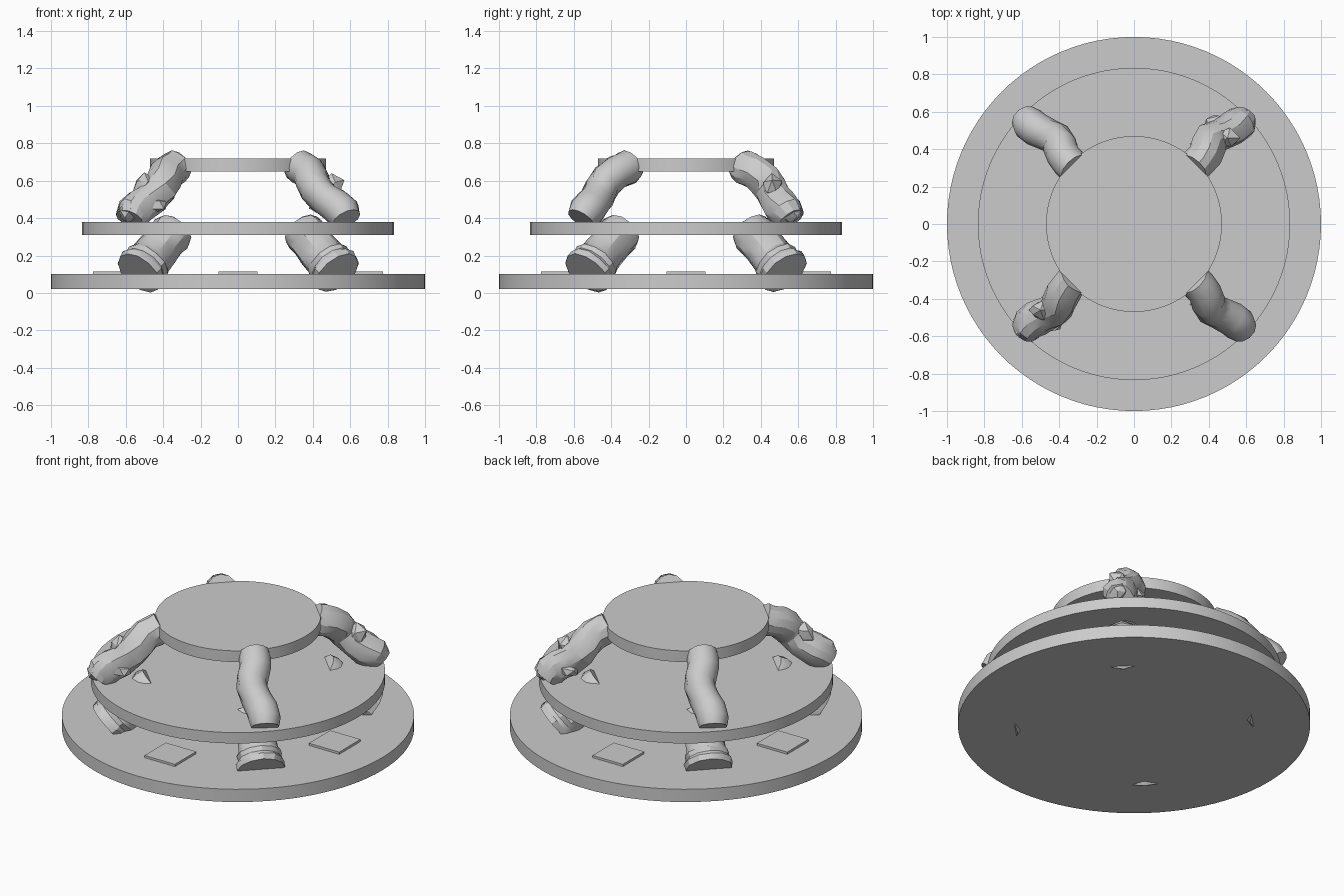
import bpy, bmesh, math, random
from mathutils import Vector

cube = bpy.data.objects.get("Cube")
if cube:
    bpy.data.objects.remove(cube, do_unlink=True)

grey = bpy.data.materials.new("light_grey")
grey.use_nodes = True
colour = (0.6, 0.6, 0.6, 1)
grey.diffuse_color = colour
grey.node_tree.nodes["Principled BSDF"].inputs["Base Color"].default_value = colour
random.seed(4)


def finish(name, bm, angle=30):
    bmesh.ops.recalc_face_normals(bm, faces=bm.faces)
    mesh = bpy.data.meshes.new(name)
    bm.to_mesh(mesh)
    bm.free()
    mesh.materials.append(grey)
    ob = bpy.data.objects.new(name, mesh)
    bpy.context.collection.objects.link(ob)
    bpy.ops.object.select_all(action='DESELECT')
    ob.select_set(True)
    bpy.context.view_layer.objects.active = ob
    bpy.ops.object.shade_smooth_by_angle(angle=math.radians(angle))
    return ob


def disc(name, radius, low, high):
    bm = bmesh.new()
    bmesh.ops.create_cone(bm, cap_ends=True, segments=96, radius1=radius,
                          radius2=radius, depth=high - low)
    bmesh.ops.translate(bm, verts=bm.verts, vec=(0, 0, (low + high) / 2))
    finish(name, bm)


def tube(bm, path, radii, sides=12, rough=0.0):
    """Capped tube with one ring for each path point."""
    pts = [Vector(p) for p in path]
    rings = []
    for i, p in enumerate(pts):
        axis = (pts[min(i + 1, len(pts) - 1)] - pts[max(i - 1, 0)]).normalized()
        side = axis.cross(Vector((0, 0, 1))).normalized()
        up = side.cross(axis)
        ring = []
        for k in range(sides):
            a = math.tau * k / sides
            r = radii[i] * (1 + random.uniform(-rough, rough))
            ring.append(bm.verts.new(p + (side * math.cos(a) + up * math.sin(a)) * r))
        rings.append(ring)
    for a, b in zip(rings, rings[1:]):
        for k in range(sides):
            n = (k + 1) % sides
            bm.faces.new((a[k], a[n], b[n], b[k]))
    bm.faces.new(rings[0])
    bm.faces.new(rings[-1])


def shard(bm, centre, size):
    """Small broken fragment on a damaged limb."""
    verts = bmesh.ops.create_icosphere(bm, subdivisions=1, radius=1)["verts"]
    for v in verts:
        v.co = Vector(centre) + Vector([c * s * random.uniform(0.7, 1.1)
                                        for c, s in zip(v.co, size)])


# Three stacked round tiers
disc("base_tier", 1.0, 0.02, 0.10)
disc("middle_tier", 0.835, 0.31, 0.378)
disc("top_tier", 0.47, 0.65, 0.72)

# Square plates lying on the base tier
for i in range(4):
    a = i * math.pi / 2
    bm = bmesh.new()
    bmesh.ops.create_cube(bm, size=1)
    for v in bm.verts:
        v.co = Vector((v.co.x * 0.21 + 0.67 * math.cos(a),
                       v.co.y * 0.21 + 0.67 * math.sin(a), v.co.z * 0.02 + 0.104))
    finish("base_plate_%d" % (i + 1), bm)

# Winding upper limbs: outward run, sideways sway, height and radius
UPPER = [(.31, .01, .685, .088), (.335, .01, .665, .092), (.375, .005, .645, .09),
         (.41, -.012, .60, .092), (.435, -.02, .555, .09), (.47, -.008, .505, .088),
         (.515, .008, .465, .093), (.55, .012, .43, .093), (.57, .01, .395, .08)]
# Straight lower limbs with a flared foot: fraction along axis and radius
LOWER = [(0, .135), (.1, .138), (.16, .125), (.24, .13), (.32, .115),
         (.55, .112), (.75, .11), (.9, .115), (1, .105)]
FOOT, HEAD = Vector((.53, .53, .107)), Vector((.34, .34, .338))

for sx in (1, -1):
    for sy in (1, -1):
        label = ("back" if sy > 0 else "front") + ("_left" if sx > 0 else "_right")
        damaged = sx == sy

        def place(p):
            return (p[0] * sx, p[1] * sy, p[2])

        bm = bmesh.new()
        tube(bm, [place((d + s, d - s, z)) for d, s, z, r in UPPER],
             [p[3] for p in UPPER], rough=0.07 if damaged else 0.0)
        if damaged:
            shard(bm, place((.50, .46, .57)), (.07, .06, .07))
            shard(bm, place((.44, .53, .47)), (.07, .06, .05))
            shard(bm, place((.59, .56, .43)), (.06, .07, .06))
        finish(label + "_upper_limb", bm, 40 if not damaged else 25)

        bm = bmesh.new()
        tube(bm, [place(FOOT.lerp(HEAD, t)) for t, r in LOWER],
             [r for t, r in LOWER], rough=0.03)
        finish(label + "_lower_limb", bm, 30)
